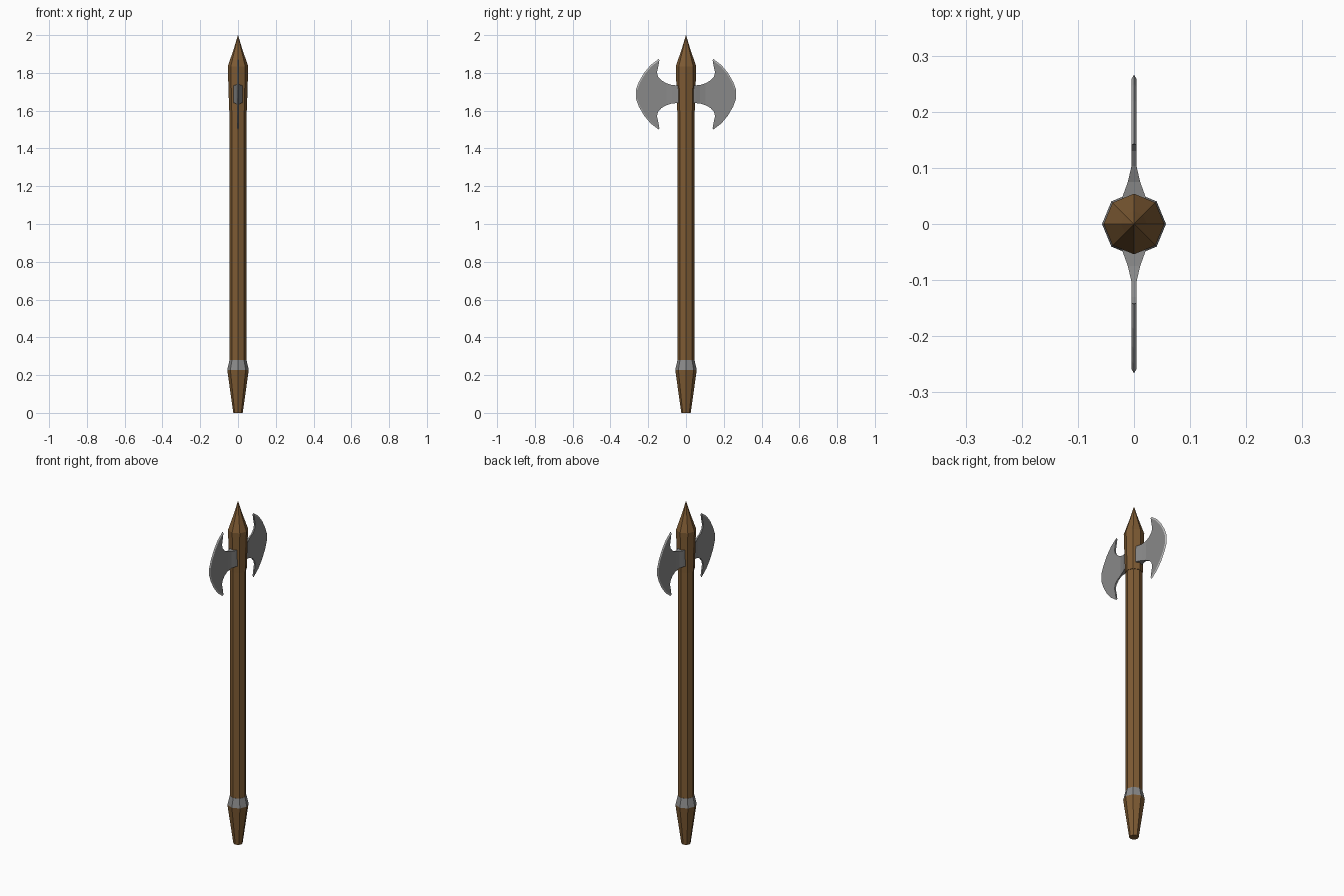
import bpy, bmesh, math

cube = bpy.data.objects.get("Cube")
if cube:
    bpy.data.objects.remove(cube)


def material(name, rgb):
    m = bpy.data.materials.new(name)
    m.use_nodes = True
    m.diffuse_color = (*rgb, 1)
    m.node_tree.nodes["Principled BSDF"].inputs["Base Color"].default_value = (*rgb, 1)
    return m


WOOD = material("brown wood", (0.21, 0.105, 0.034))
STEEL = material("grey steel", (0.25, 0.25, 0.25))
EDGE = material("bright edge", (0.5, 0.5, 0.5))


def add_object(name, bm, mats, angle=0):
    bmesh.ops.recalc_face_normals(bm, faces=bm.faces)
    mesh = bpy.data.meshes.new(name)
    bm.to_mesh(mesh)
    for m in mats:
        mesh.materials.append(m)
    ob = bpy.data.objects.new(name, mesh)
    ob.rotation_euler.z = angle
    bpy.context.collection.objects.link(ob)
    return ob


def loft(bm, rings, material_index=0):
    """Skin a list of vertex rings and cap both ends."""
    for a, b in zip(rings, rings[1:]):
        for i in range(len(a)):
            j = (i + 1) % len(a)
            bm.faces.new((a[i], a[j], b[j], b[i])).material_index = material_index
    bm.faces.new(rings[0])
    bm.faces.new(rings[-1])


def turned(name, profile, mat, sides=8):
    """Eight-sided turned part from (radius, height) pairs."""
    bm = bmesh.new()
    rings = [[bm.verts.new((r * math.cos(k * math.tau / sides),
                            r * math.sin(k * math.tau / sides), z))
              for k in range(sides)] for r, z in profile]
    loft(bm, rings)
    bmesh.ops.remove_doubles(bm, verts=bm.verts, dist=1e-5)
    return add_object(name, bm, [mat])


# Handle
turned("pommel", [(0.025, 0), (0.057, 0.228)], WOOD)
turned("pommel_band", [(0.057, 0.228), (0.045, 0.28)], STEEL)
turned("shaft", [(0.044, 0.28), (0.044, 1.6)], WOOD)
turned("spike_head", [(0.047, 1.6), (0.054, 1.835), (0.023, 1.925), (0.0003, 2.0)], WOOD)

# Blade outlines as (outward, height from the blade's middle), upper half only
MID = 1.687
THICK = 0.0045
INNER = [(0.103, 0.058), (0.13, 0.073), (0.147, 0.092), (0.154, 0.115), (0.146, 0.15)]
OUTER = [(0.143, 0.188), (0.187, 0.155), (0.222, 0.113), (0.25, 0.065), (0.266, 0.022)]
NECK = [(0.03, 0.048, 0.026), (0.05, 0.047, 0.02), (0.075, 0.049, 0.011), (0.103, 0.058, THICK)]


def both_halves(points):
    return points + [(y, -z) for y, z in reversed(points)]


def blade(name, angle):
    bm = bmesh.new()

    # Neck narrowing from the shaft to the thin blade
    loft(bm, [[bm.verts.new((sx * t, y, MID + sz * h))
               for sx, sz in ((-1, -1), (1, -1), (1, 1), (-1, 1))] for y, h, t in NECK])

    # Flat crescent, with the cutting arc set in from the rim
    rim = both_halves(OUTER)
    arc = [(0.1 + (y - 0.1) * 0.955, z * 0.955) for y, z in rim]
    n = len(arc)
    inner = [(y, -z) for y, z in reversed(INNER)]
    outline = arc + inner + INNER
    sides = [[bm.verts.new((x, y, MID + z)) for y, z in outline] for x in (-THICK, THICK)]
    for side in sides:
        bm.faces.new(side)
    left, right = sides
    for i in range(n - 1, len(outline)):
        j = (i + 1) % len(outline)
        bm.faces.new((left[i], left[j], right[j], right[i]))

    # Sharpened rim
    tip = [bm.verts.new((0, y, MID + z)) for y, z in rim]
    for side in sides:
        for i in range(n - 1):
            bm.faces.new((side[i], side[i + 1], tip[i + 1], tip[i])).material_index = 1
    for i in (0, n - 1):
        bm.faces.new((left[i], right[i], tip[i])).material_index = 1
    add_object(name, bm, [STEEL, EDGE], angle)


blade("back_blade", 0)
blade("front_blade", math.pi)
